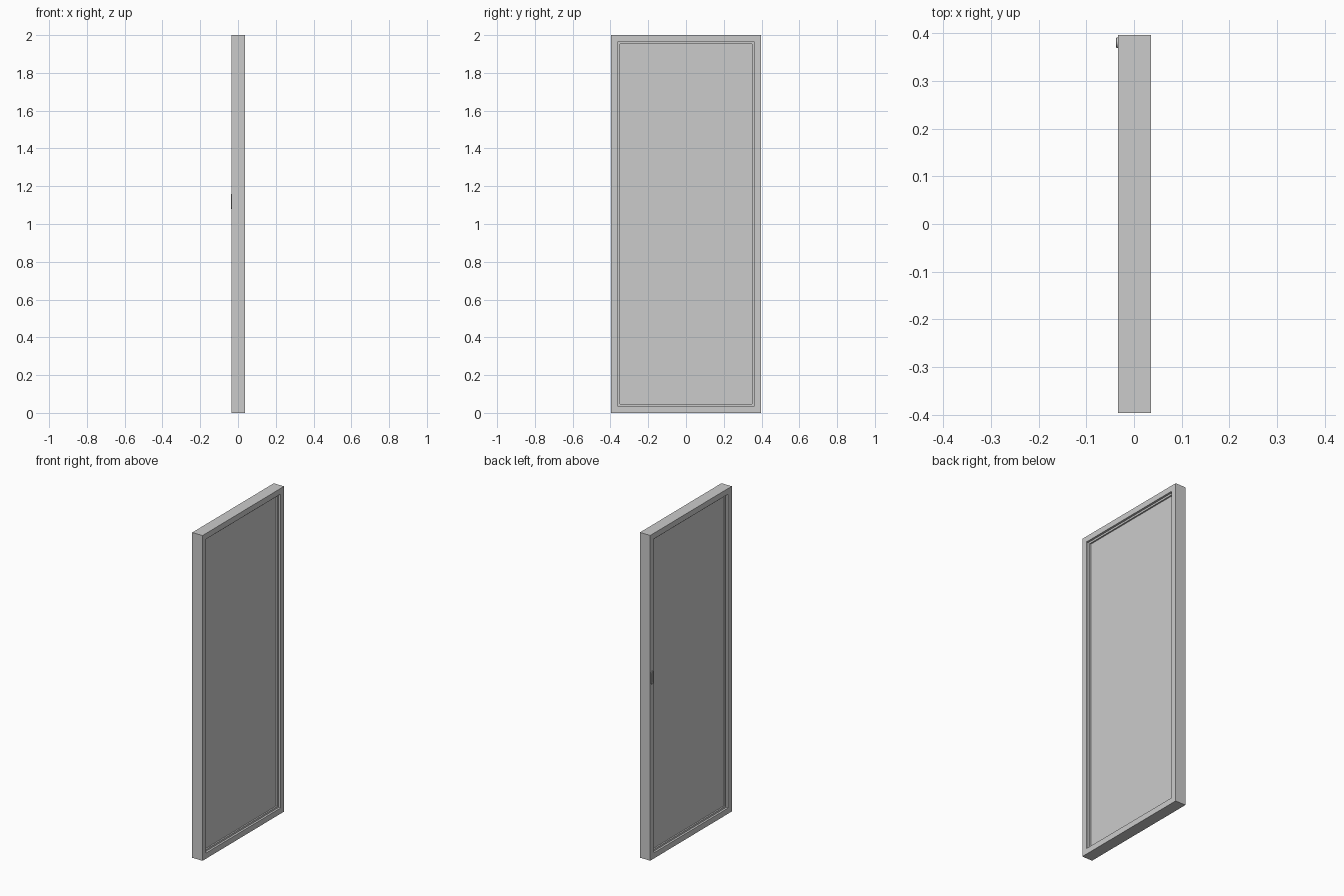
import bpy, bmesh, math

if "Cube" in bpy.data.objects:
    bpy.data.objects.remove(bpy.data.objects["Cube"])

HALF_W, HEIGHT = 0.396, 2.0
XC = 0.001            # door slab centre in x
HALF_T = 0.035


def finish(bm, name):
    bmesh.ops.recalc_face_normals(bm, faces=bm.faces)
    me = bpy.data.meshes.new(name)
    bm.to_mesh(me)
    bm.free()
    ob = bpy.data.objects.new(name, me)
    bpy.context.collection.objects.link(ob)
    return ob


def skin(bm, rings):
    """Join successive vertex rings with quads."""
    for a, b in zip(rings, rings[1:]):
        n = len(a)
        for i in range(n):
            j = (i + 1) % n
            bm.faces.new((a[i], a[j], b[j], b[i]))


def sweep_frame(name, profile):
    """Mitred frame: profile points are (inset from outer edge, x)."""
    bm = bmesh.new()
    rings = []
    for inset, x in profile:
        w, lo, hi = HALF_W - inset, inset, HEIGHT - inset
        rings.append([bm.verts.new((XC + x, y, z))
                      for y, z in ((-w, lo), (w, lo), (w, hi), (-w, hi))])
    skin(bm, rings + rings[:1])
    return finish(bm, name)


def box(name, x, y, z):
    bm = bmesh.new()
    bmesh.ops.create_cube(bm, size=1)
    for v in bm.verts:
        v.co = [r[0] if c < 0 else r[1] for c, r in zip(v.co, (x, y, z))]
    return finish(bm, name)


def stadium(bm, x, y0, z0, radius, half_len, seg=8):
    pts = []
    for k in range(2 * (seg + 1)):
        top = k <= seg
        a = math.pi * (k if top else k - 1) / seg
        dz = (half_len - radius) * (1 if top else -1)
        pts.append(bm.verts.new((x, y0 + radius * math.cos(a),
                                 z0 + dz + radius * math.sin(a))))
    return pts


# Outer frame with a stepped rebate on both faces
half = [(0.0, HALF_T), (0.035, HALF_T), (0.035, 0.022), (0.046, 0.022), (0.046, 0.012)]
sweep_frame("door_frame", half + [(i, -x) for i, x in reversed(half)])

# Infill panel
box("door_panel", (XC - 0.013, XC + 0.013),
    (-HALF_W + 0.044, HALF_W - 0.044), (0.044, HEIGHT - 0.044))

# Shallow finger pull on the back stile: raised rim around a dished centre
bm = bmesh.new()
face = XC - HALF_T
rings = [stadium(bm, face + dx, 0.380, 1.12, r, 0.04 - (0.0105 - r))
         for dx, r in ((0.001, 0.0105), (-0.003, 0.0105), (-0.004, 0.0095),
                       (-0.004, 0.0075), (-0.001, 0.0065))]
skin(bm, rings)
bm.faces.new(rings[0])
bm.faces.new(rings[-1])
finish(bm, "finger_pull")
